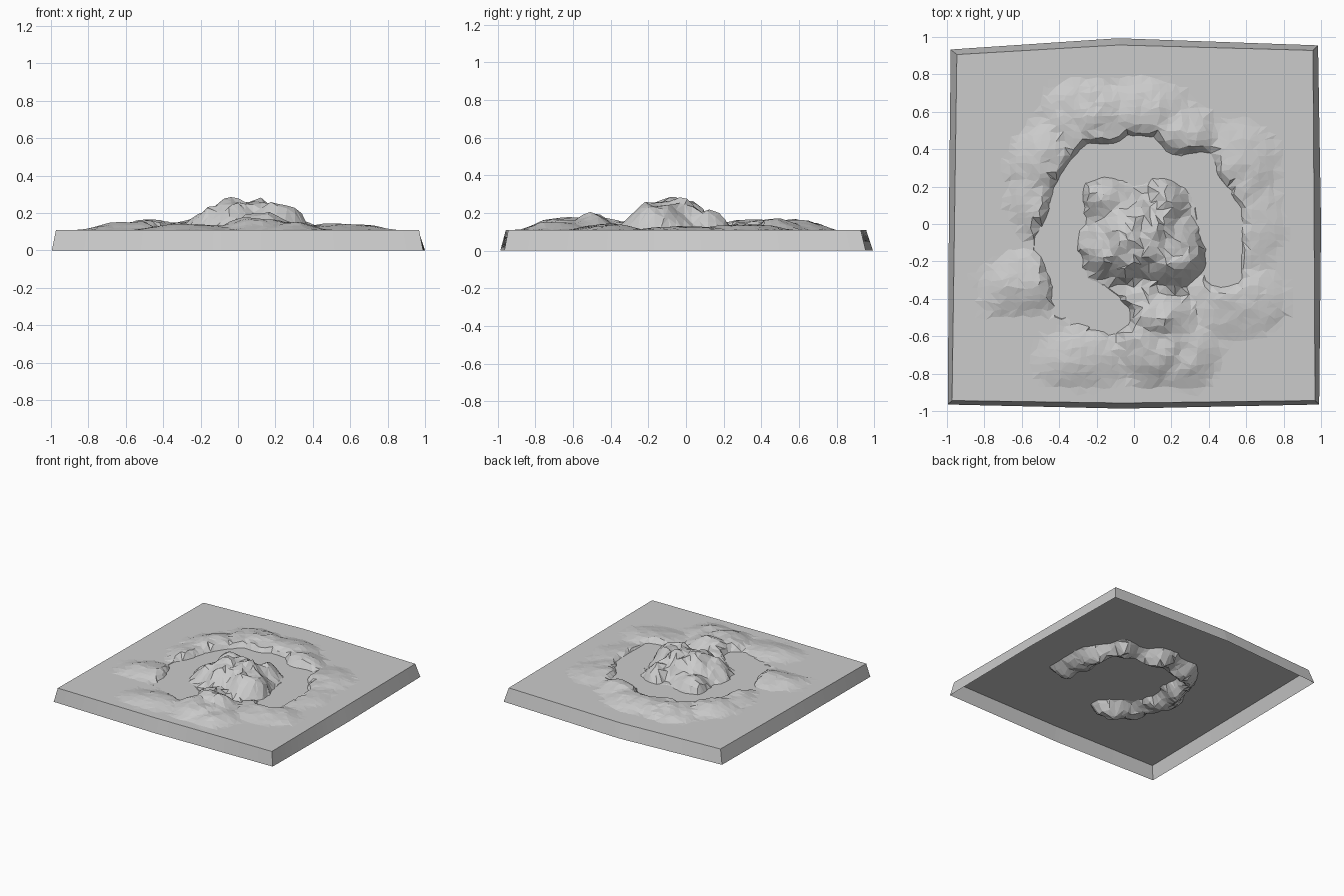
import bpy, bmesh, math, random
from mathutils import Vector, noise

if "Cube" in bpy.data.objects:
    bpy.data.objects.remove(bpy.data.objects["Cube"])

random.seed(4)
N = 46          # grid resolution of the terrain
TOP = 0.11      # flat ground height

# rounded hills: centre x, y, radius x, y, height
HILLS = [
    # central mountain
    (0.0, -0.08, .27, .23, .165), (.19, -.15, .2, .19, .135), (-.17, -.15, .14, .15, .11),
    (-.13, .13, .16, .13, .085), (.18, .09, .11, .15, .10), (.10, -.06, .2, .2, .145),
    # front ridge
    (.03, -.38, .11, .14, .05), (.14, -.50, .20, .15, .085), (.10, -.65, .22, .2, .06),
    (.28, -.68, .22, .22, .04), (-.27, -.72, .28, .16, .03), (.55, -.42, .28, .22, .03),
    # left ridge
    (-.54, -.33, .32, .17, .04), (-.39, -.34, .08, .13, .05), (-.52, .12, .15, .2, .04),
    # back ridge
    (-.46, .35, .22, .2, .05), (-.22, .55, .28, .22, .048), (.05, .58, .28, .2, .05),
    (.26, .46, .17, .2, .055), (.55, .30, .22, .26, .028), (.64, .0, .16, .26, .018),
]
# moat around the mountain
MOAT = [(.48, -.27), (.46, .08), (.36, .28), (.08, .37), (-.22, .36), (-.36, .16),
        (-.41, -.1), (-.34, -.4), (-.08, -.5)]


def moat_distance(p):
    best = 9
    for a, b in zip(MOAT, MOAT[1:]):
        a, b = Vector(a), Vector(b)
        t = max(0, min(1, (p - a).dot(b - a) / (b - a).length_squared))
        best = min(best, (p - a.lerp(b, t)).length)
    return best


def height(x, y):
    warp = noise.noise_vector(Vector((x * 5, y * 5, 1.3))) * 0.045
    wx, wy = x + warp.x, y + warp.y
    hill = 0
    for cx, cy, rx, ry, h in HILLS:
        d2 = ((wx - cx) / rx) ** 2 + ((wy - cy) / ry) ** 2
        hill = max(hill, h * max(0, 1 - d2))
    hill *= 1.05 + 0.35 * noise.noise(Vector((x * 11, y * 11, 4)))
    d = moat_distance(Vector((wx, wy))) / 0.11
    dip = 0.09 * max(0, 1 - d * d) * (1 + 0.5 * noise.noise(Vector((x * 8, y * 8, 9))))
    return max(0, min(0.285, TOP + hill - (dip if hill < 0.06 else 0)))


def bent(t, a, mid, b, knee):
    return a + (mid - a) * (t + 1) / (knee + 1) if t < knee else mid + (b - mid) * (t - knee) / (1 - knee)


def plan(u, v, base):
    """Map the unit square to the slightly irregular slab outline."""
    if base:
        l, r = bent(v, -.995, -.99, -.98, 0), bent(v, .99, 1.0, .984, 0)
        f, k = bent(u, -.965, -.987, -.965, -.06), bent(u, .933, .993, .955, -.09)
    else:
        l, r = bent(v, -.973, -.96, -.947, 0), bent(v, .968, .963, .957, 0)
        f, k = bent(u, -.944, -.957, -.944, -.06), bent(u, .906, .957, .928, -.09)
    return l + (r - l) * (u + 1) / 2, f + (k - f) * (v + 1) / 2


def make(name, bm):
    me = bpy.data.meshes.new(name)
    bm.to_mesh(me)
    bm.free()
    ob = bpy.data.objects.new(name, me)
    bpy.context.collection.objects.link(ob)


# terrain surface with jittered facets
bm = bmesh.new()
grid = {}
for i in range(N + 1):
    for j in range(N + 1):
        u, v = 2 * i / N - 1, 2 * j / N - 1
        if 0 < i < N and 0 < j < N:
            u += random.uniform(-.3, .3) * 2 / N
            v += random.uniform(-.3, .3) * 2 / N
        x, y = plan(u, v, False)
        grid[i, j] = bm.verts.new((x, y, height(x, y)))
for i in range(N):
    for j in range(N):
        a, b, c, d = grid[i, j], grid[i+1, j], grid[i+1, j+1], grid[i, j+1]
        if random.random() < .5:
            bm.faces.new((a, b, c)); bm.faces.new((a, c, d))
        else:
            bm.faces.new((a, b, d)); bm.faces.new((b, c, d))

# sloping side walls, open underneath
loop = [(i, 0) for i in range(N)] + [(N, j) for j in range(N)]
loop += [(N - i, N - 0) for i in range(N)] + [(0, N - j) for j in range(N)]
low = [bm.verts.new((*plan(2 * i / N - 1, 2 * j / N - 1, True), 0)) for i, j in loop]
for k in range(len(loop)):
    m = (k + 1) % len(loop)
    bm.faces.new((low[k], low[m], grid[loop[m]], grid[loop[k]]))
make("terrain", bm)

# flat water sheet filling the moat
bm = bmesh.new()
bm.faces.new([bm.verts.new((x, y, TOP - .003)) for x, y in
              ((-.94, -.93), (.94, -.93), (.94, .9), (-.94, .9))])
make("water", bm)
